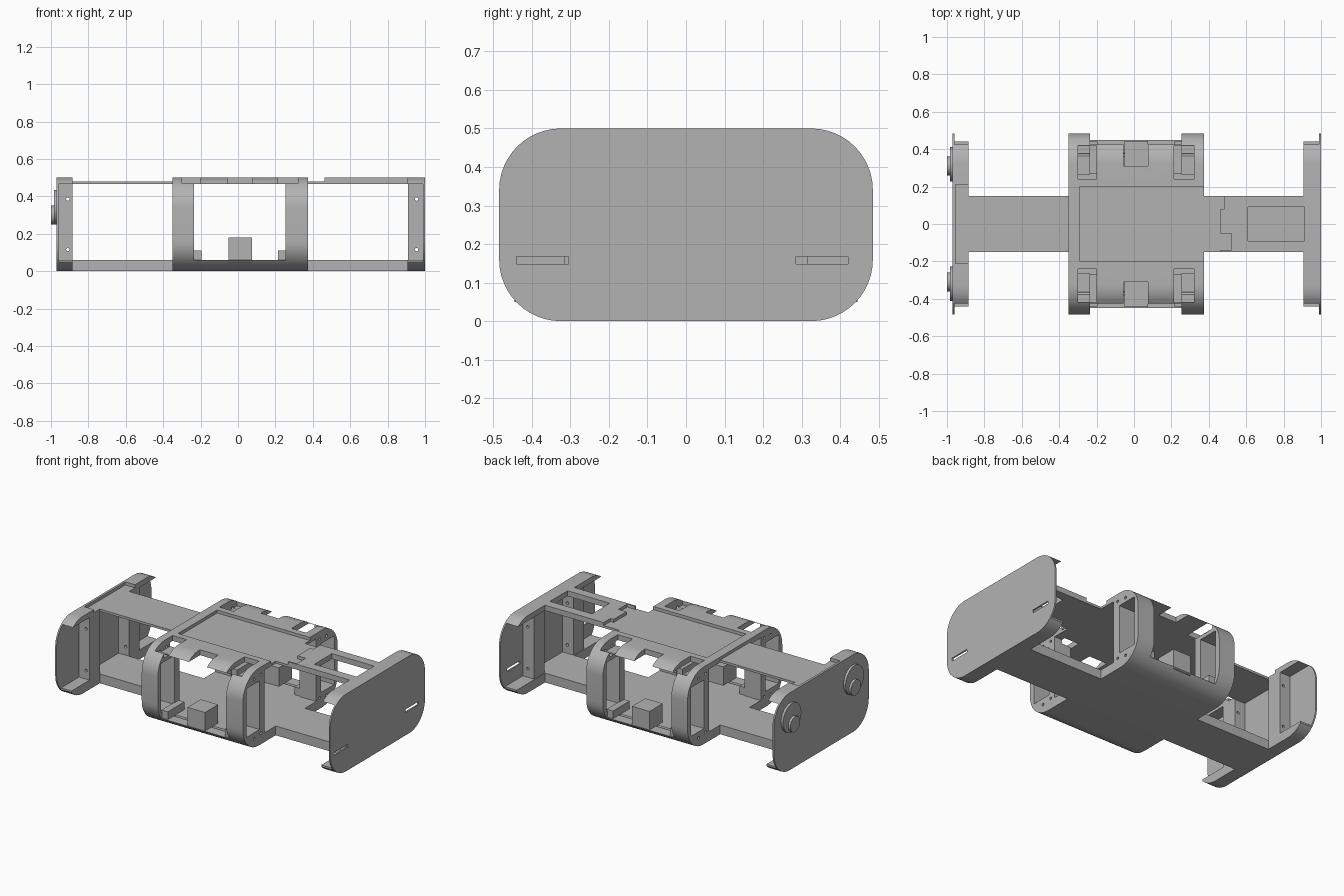
import bpy, bmesh, math

old = bpy.data.objects.get("Cube")
if old:
    bpy.data.objects.remove(old, do_unlink=True)

grey = bpy.data.materials.new("plain grey")
grey.use_nodes = True
grey.diffuse_color = (0.45, 0.45, 0.45, 1)
grey.node_tree.nodes["Principled BSDF"].inputs["Base Color"].default_value = grey.diffuse_color

FLOOR, ROOF, TOP, DECK = 0.06, 0.465, 0.5, 0.48
HALF, RADIUS = 0.485, 0.16


def make(name, bm):
    bmesh.ops.recalc_face_normals(bm, faces=bm.faces)
    mesh = bpy.data.meshes.new(name)
    bm.to_mesh(mesh)
    bm.free()
    obj = bpy.data.objects.new(name, mesh)
    bpy.context.collection.objects.link(obj)
    mesh.materials.append(grey)
    return obj


def box(name, x, y, z):
    bm = bmesh.new()
    bmesh.ops.create_cube(bm, size=1)
    for v in bm.verts:
        for i, (lo, hi) in enumerate((x, y, z)):
            v.co[i] = lo if v.co[i] < 0 else hi
    return make(name, bm)


def rounded_slab(name, x0, x1):
    """Rounded rectangle in y and z, extruded along x."""
    bm = bmesh.new()
    ring = []
    corners = ((1, 1), (-1, 1), (-1, -1), (1, -1))
    for k, (sy, sz) in enumerate(corners):
        for s in range(13):
            a = math.pi / 2 * (k + s / 12)
            y = sy * (HALF - RADIUS) + RADIUS * math.cos(a)
            z = TOP / 2 + sz * (TOP / 2 - RADIUS) + RADIUS * math.sin(a)
            ring.append(bm.verts.new((x0, y, z)))
    face = bm.faces.new(ring)
    out = bmesh.ops.extrude_face_region(bm, geom=[face])
    for v in out["geom"]:
        if isinstance(v, bmesh.types.BMVert):
            v.co.x = x1
    return make(name, bm)


def rod(name, axis, centre, radius, length, sides=32):
    bm = bmesh.new()
    bmesh.ops.create_cone(bm, cap_ends=True, segments=sides, radius1=radius,
                          radius2=radius, depth=length)
    obj = make(name, bm)
    if axis == "x":
        obj.rotation_euler.y = math.pi / 2
    else:
        obj.rotation_euler.x = math.pi / 2
    obj.location = centre
    return obj


def cut(obj, cutters):
    for c in cutters:
        c.hide_render = True
        m = obj.modifiers.new("cut", "BOOLEAN")
        m.operation = "DIFFERENCE"
        m.solver = "EXACT"
        m.object = c
    bpy.context.view_layer.update()
    bpy.context.view_layer.objects.active = obj
    for m in list(obj.modifiers):
        bpy.ops.object.modifier_apply(modifier=m.name)
    for c in cutters:
        bpy.data.objects.remove(c, do_unlink=True)


def smooth(obj):
    bpy.ops.object.select_all(action="DESELECT")
    obj.select_set(True)
    bpy.context.view_layer.objects.active = obj
    bpy.ops.object.shade_smooth_by_angle(angle=math.radians(25))


def span(side, a, b):
    return tuple(sorted((side * a, side * b)))


WIDE = (-1, 1)
OPEN = (FLOOR, ROOF)

# Central body: rounded shell with four windowed corner posts
body = rounded_slab("central_body", -0.35, 0.375)
cutters = [
    box("side_opening", (-0.235, 0.255), WIDE, OPEN),
    box("through_opening", WIDE, (-0.265, 0.265), OPEN),
    box("deck_recess", (-0.29, 1), (-0.2, 0.2), (DECK, 1)),
]
for s in (-1, 1):
    cutters += [
        box("post_window", WIDE, span(s, 0.315, 0.45), (0.1, 0.415)),
        box("block_notch", (-0.055, 0.075), span(s, 0.31, 1), (0.3, 1)),
    ]
    for lo, hi in ((-0.3, -0.2), (0.215, 0.32)):
        cutters.append(box("roof_slot", (lo, hi), span(s, 0.24, 0.42), (0.44, 1)))
    for y, z in ((0.3, 0.07), (0.37, 0.06), (0.3, 0.45), (0.37, 0.445)):
        cutters.append(rod("screw_hole", "x", (0, s * y, z), 0.009, 2, 12))
cut(body, cutters)
smooth(body)

for s, side in ((-1, "front"), (1, "back")):
    # Blocks and bracket feet on the body floor
    box(side + "_block", (-0.05, 0.075), span(s, 0.31, 0.445), (0.05, 0.18))
    box(side + "_right_foot", (-0.24, -0.195), span(s, 0.27, 0.44), (0.05, 0.11))
    box(side + "_left_foot", (0.215, 0.26), span(s, 0.27, 0.44), (0.05, 0.11))

# End caps: thin outer plate, top and bottom rims, inner posts
left_cap = rounded_slab("left_end_cap", 0.905, 1)
cut(left_cap, [box("opening", (0.5, 0.99), WIDE, OPEN),
               box("top_window", (0.61, 0.912), (-0.09, 0.09), (0.4, 1))]
    + [box("slot", (0.9, 1.1), y, (0.148, 0.168))
       for y in ((-0.44, -0.305), (0.285, 0.42))]
    + [box("rim_trim", (0.5, 0.99), span(s, 0.44, 1), WIDE) for s in (-1, 1)])
right_cap = rounded_slab("right_end_cap", -0.97, -0.885)
cut(right_cap, [box("opening", (-0.96, -0.5), WIDE, OPEN),
                box("neck_recess", (-0.955, -0.5), (-0.21, 0.21), (DECK, 1))]
    + [box("rim_trim", (-0.96, -0.5), span(s, 0.44, 1), WIDE) for s in (-1, 1)])
for cap in (left_cap, right_cap):
    smooth(cap)

for s, side in ((-1, "front"), (1, "back")):
    for name, x in (("left", (0.91, 0.992)), ("right", (-0.962, -0.885))):
        post = box(f"{side}_{name}_cap_post", x, span(s, 0.15, 0.255), (0.05, 0.47))
        hole_x = 0.955 if x[0] > 0 else -0.91
        cut(post, [rod("hole", "y", (hole_x, s * 0.2, z), 0.009, 0.5, 12)
                   for z in (0.115, 0.385)])

    # Round knobs on the right end
    smooth(rod(side + "_knob_base", "x", (-0.976, s * 0.32, 0.342), 0.093, 0.018, 48))
    smooth(rod(side + "_knob", "x", (-0.99, s * 0.31, 0.30), 0.05, 0.02, 40))

# Beams joining the body to the caps
NECK = (-0.15, 0.15)
box("right_lower_beam", (-0.89, -0.345), NECK, (0, FLOOR))
box("left_lower_beam", (0.37, 0.91), NECK, (0, FLOOR))
box("right_upper_beam", (-0.89, -0.345), NECK, (ROOF, DECK))
left_beam = box("left_upper_beam", (0.37, 0.91), NECK, (ROOF, TOP))
cut(left_beam, [
    box("window", (0.61, 1), (-0.09, 0.09), (0.4, 1)),
    box("step_middle", (0, 0.462), WIDE, (DECK, 1)),
    box("step_front", (0, 0.52), (-0.14, -0.05), (DECK, 1)),
    box("step_back", (0, 0.485), (0.08, 1), (DECK, 1)),
])
